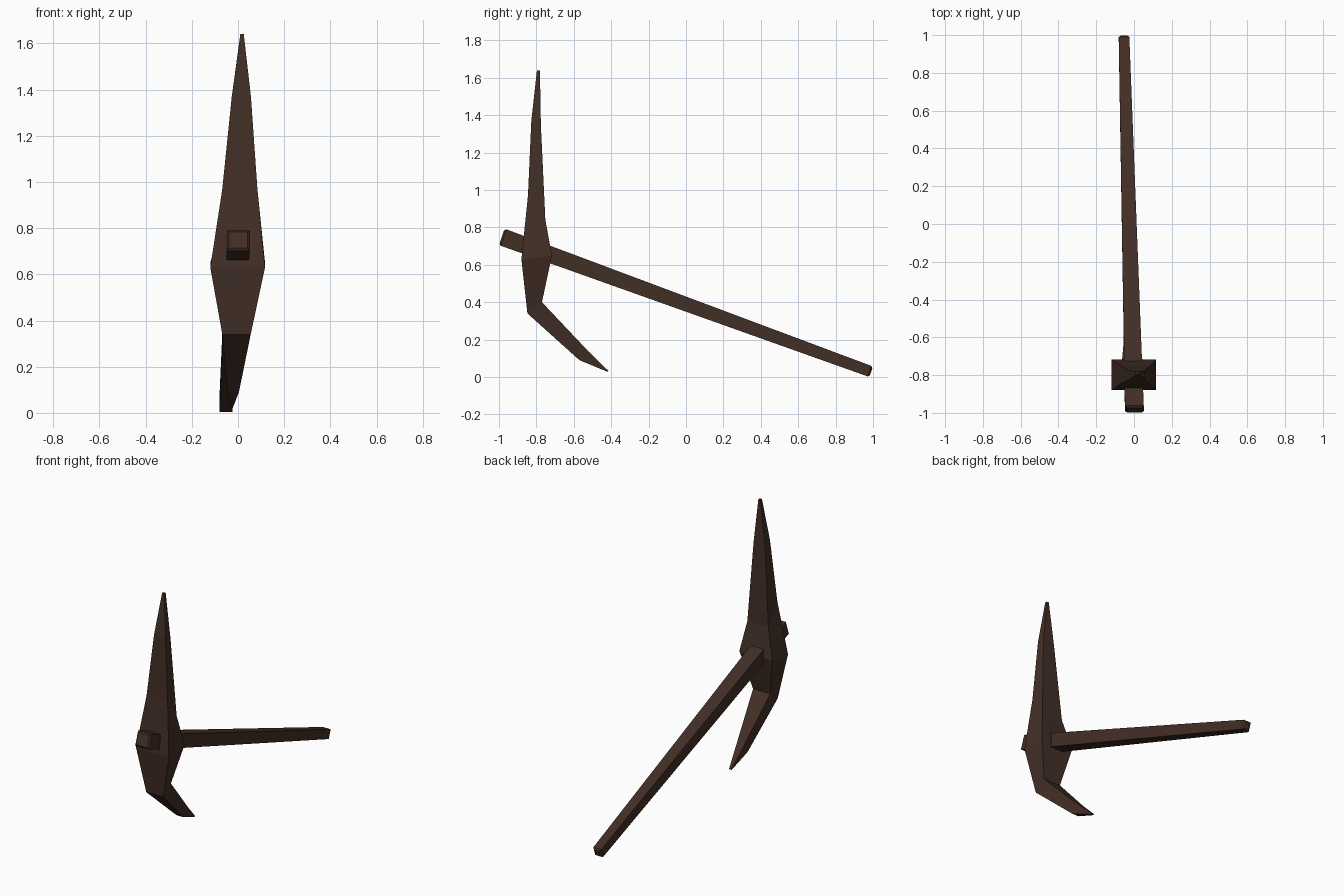
import bpy
import bmesh

cube = bpy.data.objects.get("Cube")
if cube:
    bpy.data.objects.remove(cube, do_unlink=True)

brown = bpy.data.materials.new("dark_brown")
brown.use_nodes = True
colour = (0.055, 0.028, 0.019, 1)
brown.diffuse_color = colour
shader = brown.node_tree.nodes["Principled BSDF"]
shader.inputs["Base Color"].default_value = colour
shader.inputs["Roughness"].default_value = 0.9


def loft(name, sections, cap_bevel=0):
    """Join four-sided sections: (y, z) of one edge, (y, z) of the other, x range."""
    bm = bmesh.new()
    rings = []
    for (ya, za), (yb, zb), (x0, x1) in sections:
        corners = [(x0, ya, za), (x1, ya, za), (x1, yb, zb), (x0, yb, zb)]
        rings.append([bm.verts.new(c) for c in corners])
    for a, b in zip(rings, rings[1:]):
        for i in range(4):
            j = (i + 1) % 4
            bm.faces.new((a[i], a[j], b[j], b[i]))
    caps = [bm.faces.new(rings[0]), bm.faces.new(rings[-1])]
    bmesh.ops.recalc_face_normals(bm, faces=bm.faces)
    if cap_bevel:
        edges = [e for f in caps for e in f.edges]
        bmesh.ops.bevel(bm, geom=edges, offset=cap_bevel, segments=1,
                        affect='EDGES', profile=0.5)
    mesh = bpy.data.meshes.new(name)
    bm.to_mesh(mesh)
    bm.free()
    mesh.materials.append(brown)
    obj = bpy.data.objects.new(name, mesh)
    bpy.context.collection.objects.link(obj)
    return obj


# Pick head, from the upper point down to the bent lower point
loft("pick_head", [
    ((-0.797, 1.64), (-0.781, 1.64), (0.010, 0.025)),
    ((-0.827, 1.37), (-0.776, 1.35), (-0.027, 0.056)),
    ((-0.845, 0.97), (-0.752, 0.84), (-0.068, 0.084)),
    ((-0.880, 0.63), (-0.717, 0.65), (-0.120, 0.117)),
    ((-0.848, 0.34), (-0.770, 0.40), (-0.068, 0.055)),
    ((-0.570, 0.09), (-0.520, 0.135), (-0.045, 0.004)),
    ((-0.420, 0.028), (-0.415, 0.033), (-0.035, -0.020)),
])

# Tapered sloping handle through the head
loft("handle", [
    ((-0.970, 0.793), (-1.0, 0.705), (-0.048, 0.052)),
    ((1.0, 0.056), (0.980, 0.0), (-0.081, -0.025)),
], cap_bevel=0.01)
